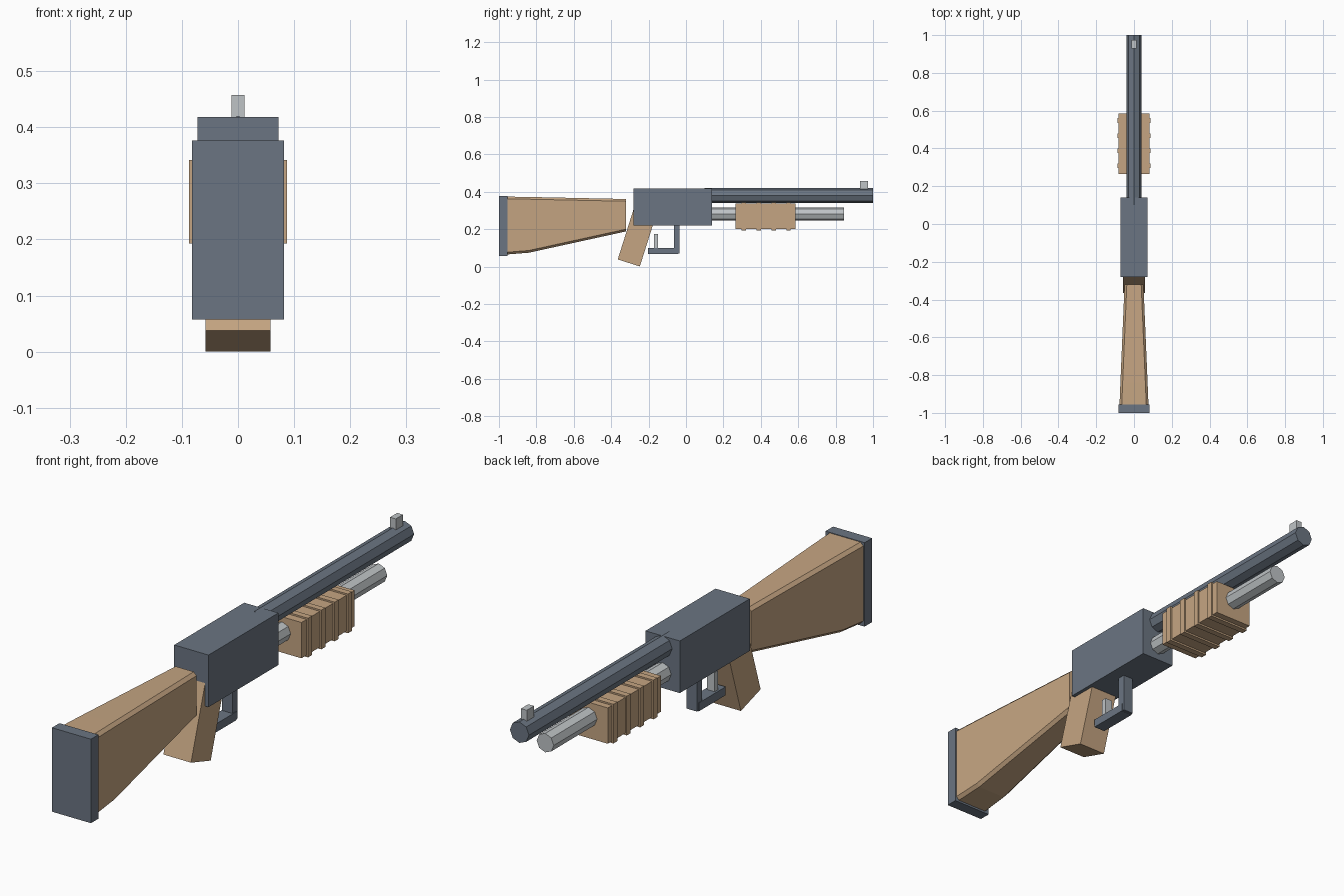
import bpy, bmesh, math
from mathutils import Matrix, Vector

cube = bpy.data.objects.get("Cube")
if cube:
    bpy.data.objects.remove(cube, do_unlink=True)


def material(name, rgb):
    mat = bpy.data.materials.new(name)
    mat.use_nodes = True
    mat.diffuse_color = (*rgb, 1)
    mat.node_tree.nodes["Principled BSDF"].inputs["Base Color"].default_value = (*rgb, 1)
    return mat


wood = material("tan wood", (0.56, 0.376, 0.223))
steel = material("blue grey steel", (0.147, 0.178, 0.223))
silver = material("light silver", (0.52, 0.55, 0.565))


def finish(name, bm, mat):
    bmesh.ops.recalc_face_normals(bm, faces=bm.faces)
    mesh = bpy.data.meshes.new(name)
    bm.to_mesh(mesh)
    bm.free()
    mesh.materials.append(mat)
    obj = bpy.data.objects.new(name, mesh)
    bpy.context.collection.objects.link(obj)
    return obj


def box(name, mat, half_width, y, z):
    """Box centred on x, spanning the y and z ranges."""
    bm = bmesh.new()
    size = Matrix.Diagonal((2 * half_width, y[1] - y[0], z[1] - z[0], 1))
    centre = Matrix.Translation((0, sum(y) / 2, sum(z) / 2))
    bmesh.ops.create_cube(bm, size=1, matrix=centre @ size)
    return finish(name, bm, mat)


def tube(name, mat, radius, y, z):
    """Eight-sided rod along y with an edge on top."""
    bm = bmesh.new()
    turn = Matrix.Translation((0, sum(y) / 2, z)) @ Matrix.Rotation(math.pi / 2, 4, "X")
    bmesh.ops.create_cone(bm, cap_ends=True, segments=8, radius1=radius,
                          radius2=radius, depth=y[1] - y[0], matrix=turn)
    return finish(name, bm, mat)


def loft(name, mat, sections, chamfer):
    """Chamfered rectangles (y, half width, bottom, top) joined along y."""
    bm = bmesh.new()
    rings = []
    for y, w, low, high in sections:
        c = chamfer
        outline = [(w, low + c), (w, high - c), (w - c, high), (c - w, high),
                   (-w, high - c), (-w, low + c), (c - w, low), (w - c, low)]
        rings.append([bm.verts.new((x, y, z)) for x, z in outline])
    for a, b in zip(rings, rings[1:]):
        for i in range(len(a)):
            j = (i + 1) % len(a)
            bm.faces.new((a[i], a[j], b[j], b[i]))
    bm.faces.new(rings[0])
    bm.faces.new(rings[-1])
    return finish(name, bm, mat)


# Receiver, barrel and magazine tube
box("receiver", steel, 0.072, (-0.28, 0.14), (0.22, 0.418))
tube("barrel", steel, 0.04, (0.1, 1.0), 0.38)
tube("magazine_tube", silver, 0.036, (0.1, 0.845), 0.281)
box("front_sight", silver, 0.012, (0.93, 0.973), (0.4, 0.457))

# Fore-end with raised grip bands
box("fore_end", wood, 0.081, (0.265, 0.585), (0.2, 0.336))
for i in range(4):
    y = 0.308 + 0.08 * i
    box(f"fore_end_band_{i + 1}", wood, 0.087, (y - 0.012, y + 0.012), (0.193, 0.342))

# Shoulder stock and butt pad
loft("stock", wood, [(-0.965, 0.077, 0.064, 0.374), (-0.84, 0.072, 0.074, 0.372),
                     (-0.32, 0.05, 0.188, 0.361)], 0.012)
box("butt_pad", steel, 0.082, (-1.0, -0.955), (0.057, 0.376))

# Slanted hand grip, leaning forward into the receiver
grip = box("hand_grip", wood, 0.058, (0, 0.124), (0, 0.3))
grip.data.transform(Matrix.Translation(Vector((0, -0.365, 0.038)))
                    @ Matrix.Rotation(math.radians(-17.5), 4, "X"))

# Trigger and guard
box("guard_post", steel, 0.022, (-0.064, -0.034), (0.07, 0.222))
box("guard_bar", steel, 0.024, (-0.204, -0.043), (0.068, 0.1))
box("trigger", silver, 0.016, (-0.17, -0.149), (0.098, 0.173))
